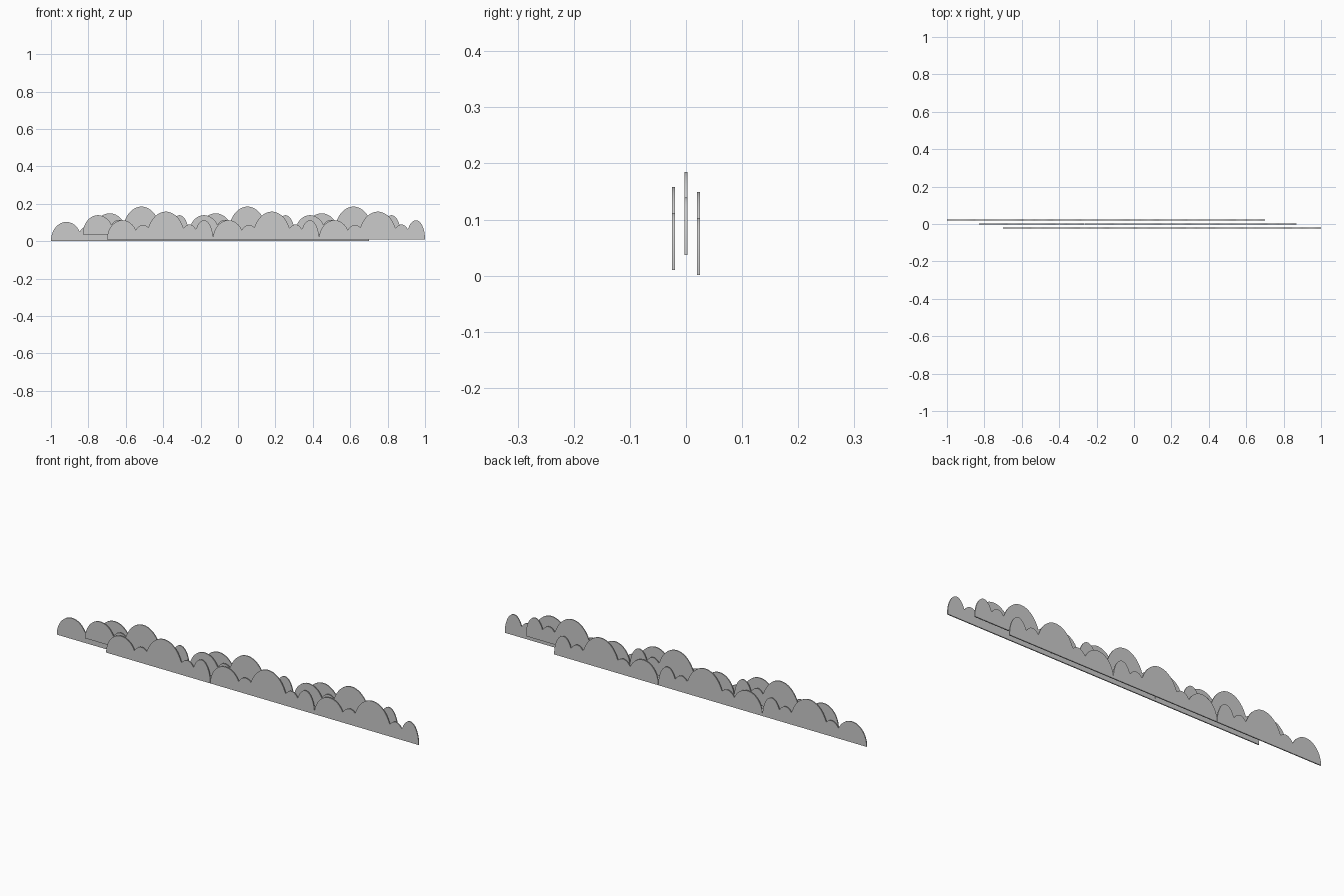
import bpy, bmesh, math

if "Cube" in bpy.data.objects:
    bpy.data.objects.remove(bpy.data.objects["Cube"])

THICK = 0.005
PERIOD = 0.5667
# lobes of one cloud panel: centre, half width, height
LOBES = [(0.082, 0.082, 0.102), (0.192, 0.050, 0.077), (0.314, 0.103, 0.148),
         (0.441, 0.046, 0.079), (0.5175, 0.049, 0.102)]


def cloud_outline(steps=48):
    """Upper envelope of the lobes, standing on a straight base."""
    pts = []
    for i, (c, rx, h) in enumerate(LOBES):
        for k in range(steps + 1):
            a = math.pi * k / steps
            x, z = c - rx * math.cos(a), h * math.sin(a)
            inside = any(((x - c2) / r2) ** 2 + (z / h2) ** 2 < 1
                         for j, (c2, r2, h2) in enumerate(LOBES) if j != i)
            if not inside:
                pts.append((x, max(z, 0)))
    return sorted(pts)


def cloud_row(name, x0, y0, z0):
    """A row of three thin cloud panels."""
    bm = bmesh.new()
    verts = [bm.verts.new((x, -THICK / 2, z)) for x, z in cloud_outline()]
    face = bm.faces.new(verts)
    ext = bmesh.ops.extrude_face_region(bm, geom=[face])
    moved = [v for v in ext["geom"] if isinstance(v, bmesh.types.BMVert)]
    bmesh.ops.translate(bm, verts=moved, vec=(0, THICK, 0))
    bmesh.ops.recalc_face_normals(bm, faces=bm.faces)
    mesh = bpy.data.meshes.new(name)
    bm.to_mesh(mesh)
    bm.free()
    obj = bpy.data.objects.new(name, mesh)
    bpy.context.collection.objects.link(obj)
    obj.location = (x0, y0, z0)
    arr = obj.modifiers.new("repeat", "ARRAY")
    arr.count = 3
    arr.use_relative_offset = False
    arr.use_constant_offset = True
    arr.constant_offset_displace = (PERIOD, 0, 0)
    bpy.ops.object.select_all(action='DESELECT')
    obj.select_set(True)
    bpy.context.view_layer.objects.active = obj
    bpy.ops.object.shade_smooth_by_angle(angle=math.radians(30))


# three staggered rows
cloud_row("front_cloud_row", -0.70, -0.0225, 0.010)
cloud_row("middle_cloud_row", -0.83, 0.0, 0.037)
cloud_row("back_cloud_row", -1.0, 0.0225, 0.001)
